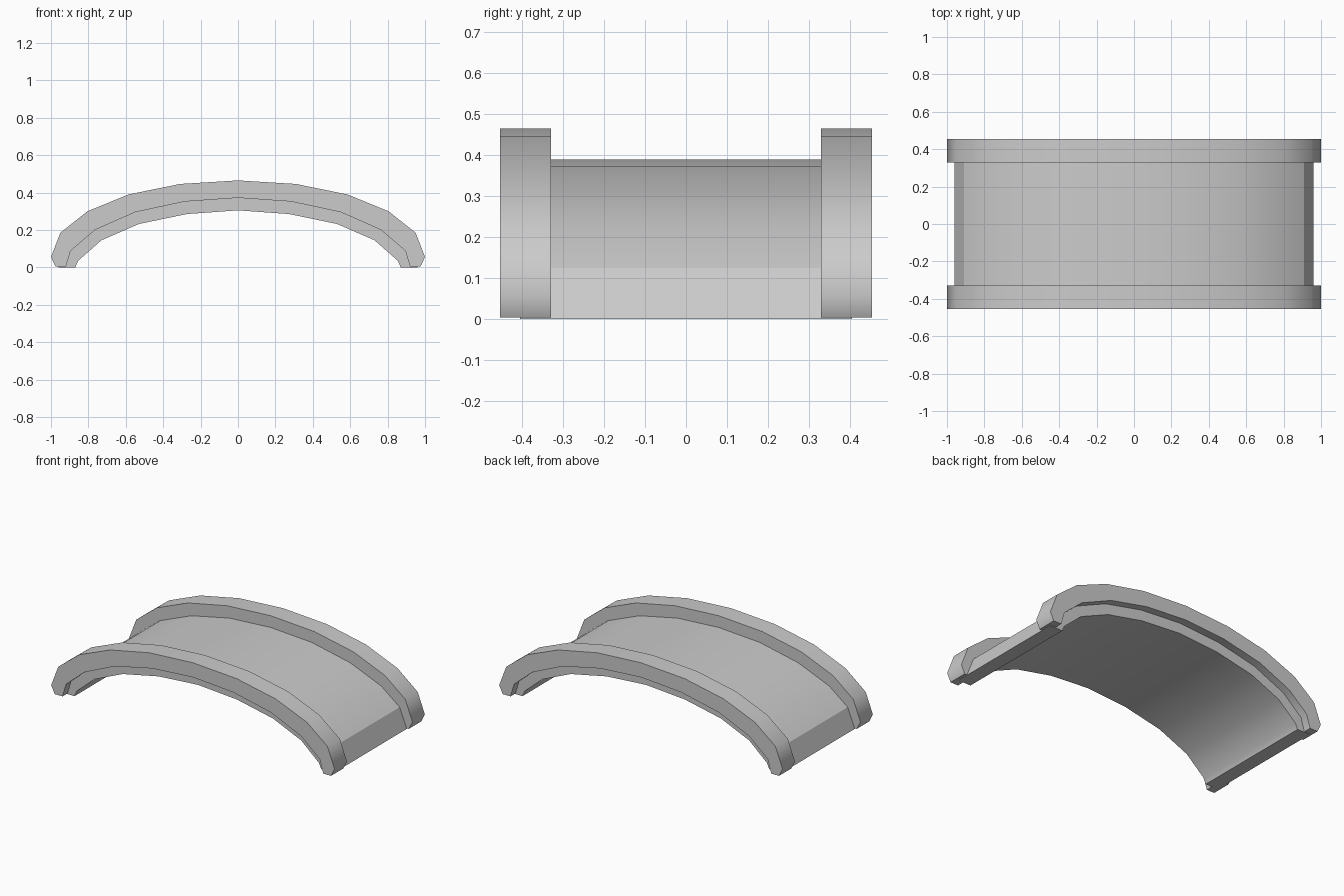
import bpy
import bmesh
from math import radians

cube = bpy.data.objects.get("Cube")
if cube:
    bpy.data.objects.remove(cube)

grey = bpy.data.materials.new("plain grey")
grey.use_nodes = True
colour = (0.6, 0.6, 0.6, 1)
grey.diffuse_color = colour
grey.node_tree.nodes["Principled BSDF"].inputs["Base Color"].default_value = colour


def full(half):
    """Mirror a half profile (crown to foot) into a whole arch."""
    return [(-x, z) for x, z in reversed(half[1:])] + half


def arch(name, outer, inner, y0, y1, angle):
    """Extrude the band between two arch profiles from y0 to y1."""
    bm = bmesh.new()
    outline = full(outer) + full(inner)[::-1]
    face = bm.faces.new([bm.verts.new((x, y0, z)) for x, z in outline])
    grown = bmesh.ops.extrude_face_region(bm, geom=[face])["geom"]
    moved = [v for v in grown if isinstance(v, bmesh.types.BMVert)]
    bmesh.ops.translate(bm, verts=moved, vec=(0, y1 - y0, 0))
    bmesh.ops.recalc_face_normals(bm, faces=bm.faces)
    mesh = bpy.data.meshes.new(name)
    bm.to_mesh(mesh)
    bm.free()
    mesh.materials.append(grey)
    obj = bpy.data.objects.new(name, mesh)
    bpy.context.collection.objects.link(obj)
    bpy.ops.object.select_all(action="DESELECT")
    obj.select_set(True)
    bpy.context.view_layer.objects.active = obj
    bpy.ops.object.shade_smooth_by_angle(angle=radians(angle))


# Half profiles from crown to foot
flange_outer = [(0, .465), (.31, .446), (.585, .39), (.805, .3),
                (.95, .185), (1, .055), (.975, .004)]
flange_inner = [(0, .372), (.285, .352), (.55, .295), (.765, .2),
                (.895, .088), (.92, .004)]
shell_outer = [(0, .39), (.29, .372), (.56, .315), (.78, .225),
               (.91, .125), (.96, 0)]
shell_inner = [(0, .305), (.275, .285), (.53, .232), (.73, .145),
               (.855, .035), (.87, 0)]

# Curved shell with a raised flange over each end
arch("shell", shell_outer, shell_inner, -.405, .405, 30)
arch("front_flange", flange_outer, flange_inner, -.455, -.33, 55)
arch("back_flange", flange_outer, flange_inner, .33, .455, 55)
